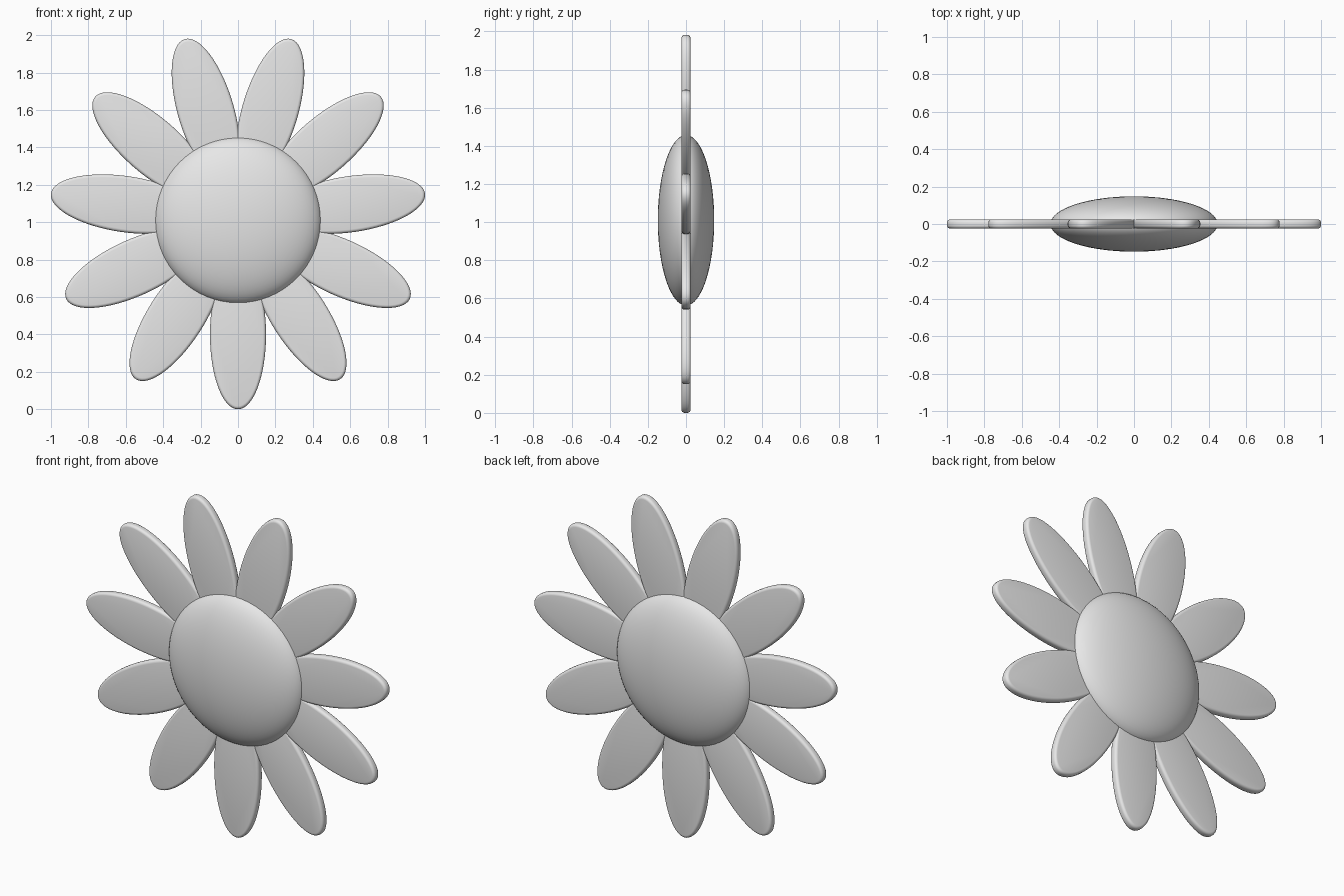
import bpy, bmesh, math
from mathutils import Matrix, Vector

if "Cube" in bpy.data.objects:
    bpy.data.objects.remove(bpy.data.objects["Cube"], do_unlink=True)

CENTRE = Vector((0, 0, 1.01))
PETALS = 11

grey = bpy.data.materials.new("plain grey")
grey.use_nodes = True
grey.diffuse_color = (0.8, 0.8, 0.8, 1)
grey.node_tree.nodes["Principled BSDF"].inputs["Base Color"].default_value = (0.8, 0.8, 0.8, 1)


def make_object(name, bm):
    mesh = bpy.data.meshes.new(name)
    bm.to_mesh(mesh)
    bm.free()
    mesh.materials.append(grey)
    obj = bpy.data.objects.new(name, mesh)
    bpy.context.collection.objects.link(obj)
    obj.location = CENTRE
    bpy.ops.object.select_all(action='DESELECT')
    bpy.context.view_layer.objects.active = obj
    obj.select_set(True)
    bpy.ops.object.shade_smooth_by_angle(angle=math.radians(40))
    return obj


def make_petal(index, length=0.4, width=0.15, reach=0.61, half_thick=0.024, rounding=0.017):
    # Elliptical slab pointing down, with rounded rims, turned into place
    bm = bmesh.new()
    steps = 4
    arc = [math.pi / 2 * i / steps for i in range(steps + 1)]
    rim = [(rounding * (1 - math.sin(a)), half_thick - rounding * (1 - math.cos(a))) for a in arc]
    rim += [(inset, -y) for inset, y in reversed(rim)]
    rings = []
    for inset, y in rim:
        rings.append([bm.verts.new(((width - inset) * math.cos(t), y,
                                    (length - inset) * math.sin(t) - reach))
                      for t in (math.tau * k / 64 for k in range(64))])
    for lower, upper in zip(rings, rings[1:]):
        for k in range(64):
            n = (k + 1) % 64
            bm.faces.new((lower[k], lower[n], upper[n], upper[k]))
    bm.faces.new(rings[0])
    bm.faces.new(rings[-1])
    bmesh.ops.recalc_face_normals(bm, faces=bm.faces)
    turn = Matrix.Rotation(math.tau * index / PETALS, 4, 'Y')
    bmesh.ops.transform(bm, matrix=turn, verts=bm.verts)
    make_object(f"petal_{index + 1}", bm)


# Flattened round heart of the flower, poles facing front and back
heart = bmesh.new()
bmesh.ops.create_uvsphere(heart, u_segments=64, v_segments=32, radius=1)
shape = Matrix.Diagonal((0.447, 0.148, 0.447, 1)) @ Matrix.Rotation(math.pi / 2, 4, 'X')
bmesh.ops.transform(heart, matrix=shape, verts=heart.verts)
make_object("flower_heart", heart)

# Ring of petals
for i in range(PETALS):
    make_petal(i)
